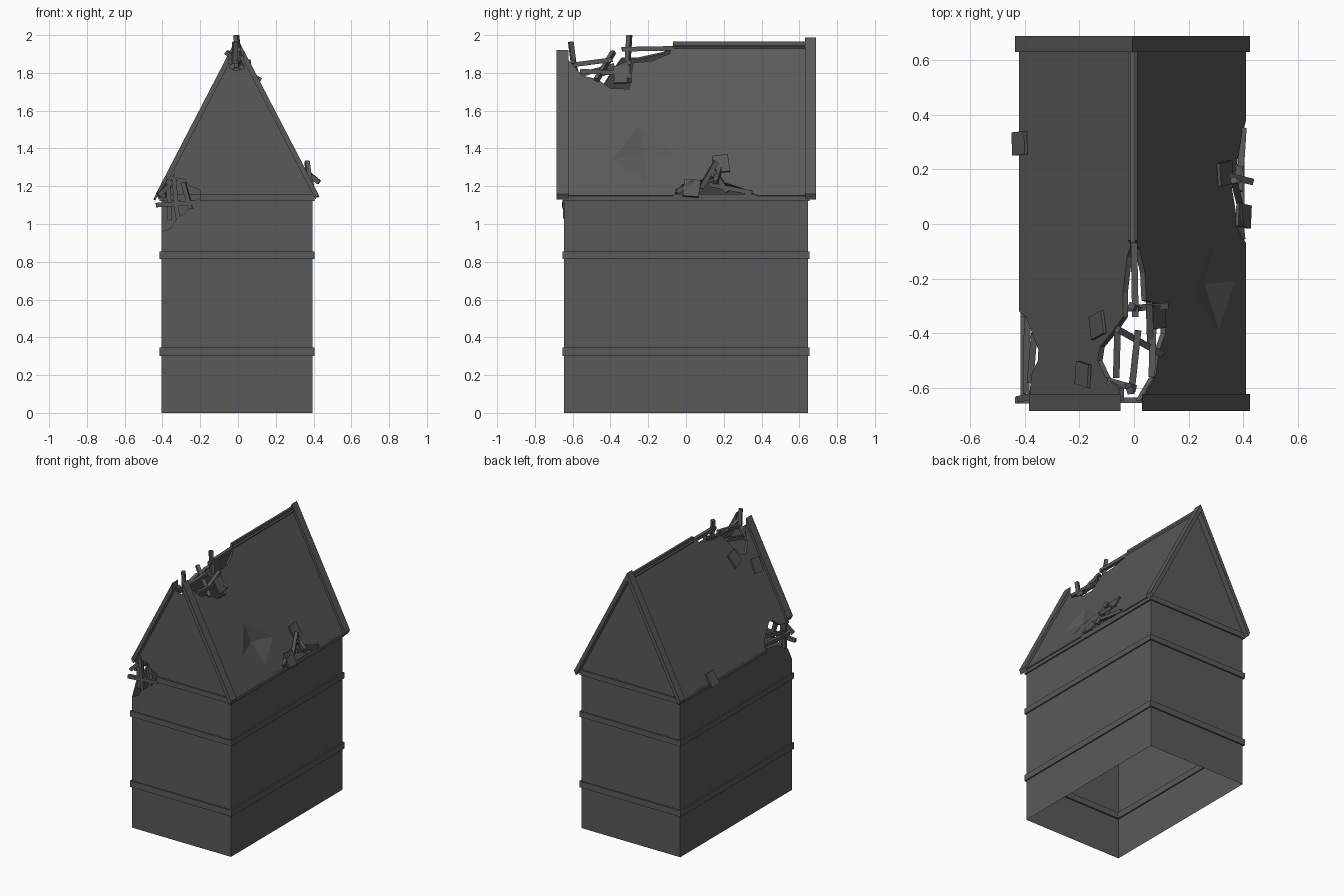
import bpy, bmesh, math
from mathutils import Vector, Matrix
from mathutils.geometry import tessellate_polygon

if "Cube" in bpy.data.objects:
    bpy.data.objects.remove(bpy.data.objects["Cube"])

mat = bpy.data.materials.new("charcoal grey")
mat.diffuse_color = (0.1, 0.1, 0.1, 1)
mat.use_nodes = True
mat.node_tree.nodes["Principled BSDF"].inputs["Base Color"].default_value = mat.diffuse_color

X0 = -0.005            # centre line of the building
W, D = 0.40, 0.645     # half width, half depth of the walls
EAVE, RIDGE = 1.15, 1.95
K = (RIDGE - EAVE) / 0.415   # roof slope


def finish(name, bm):
    me = bpy.data.meshes.new(name)
    bm.to_mesh(me)
    bm.free()
    me.materials.append(mat)
    ob = bpy.data.objects.new(name, me)
    bpy.context.collection.objects.link(ob)
    return ob


def sheet(name, loop, place, out, thick=0, dent=None, centre=None, depth=0.0):
    """Flat outline placed in space, with an optional faceted dent and thickness."""
    out = Vector(out).normalized()
    loops = [[Vector((a, b, 0)) for a, b in loop]]
    if dent:
        loops.append([Vector((a, b, 0)) for a, b in dent])
    bm = bmesh.new()
    vs = [bm.verts.new(place(p.x, p.y)) for l in loops for p in l]
    for t in tessellate_polygon(loops):
        try:
            bm.faces.new([vs[i] for i in t])
        except ValueError:
            pass
    if dent:
        c = bm.verts.new(Vector(place(*centre)) - out * depth)
        ring = vs[len(loop):]
        for i in range(len(ring)):
            bm.faces.new((ring[i], ring[(i + 1) % len(ring)], c))
    bm.normal_update()
    for f in bm.faces:
        if f.normal.dot(out) < 0:
            f.normal_flip()
    ob = finish(name, bm)
    if thick:
        m = ob.modifiers.new("thickness", 'SOLIDIFY')
        m.thickness, m.offset = thick, -1
    return ob


def box(name, lo, hi):
    bm = bmesh.new()
    lo, hi = Vector(lo), Vector(hi)
    bmesh.ops.create_cube(bm, size=1)
    for v in bm.verts:
        v.co = Vector([(lo[i] + hi[i]) / 2 + v.co[i] * (hi[i] - lo[i]) for i in range(3)])
    return finish(name, bm)


def stick(name, a, b, w=0.024):
    a, b = Vector(a), Vector(b)
    bm = bmesh.new()
    bmesh.ops.create_cube(bm, size=1)
    q = (b - a).to_track_quat('Z', 'Y').to_matrix().to_4x4()
    bm.transform(Matrix.Translation((a + b) / 2) @ q @ Matrix.Diagonal((w, w, (b - a).length, 1)))
    return finish(name, bm)


def tile(name, x, y, spin, lift=0.01, size=(0.1, 0.085)):
    """Loose shingle lying on the slope above point x, y."""
    s = 1 if x > X0 else -1
    n = Vector((s * K, 0, 1)).normalized()
    pos = Vector((x, y, RIDGE - K * abs(x - X0))) + n * lift
    r = n.to_track_quat('Z', 'Y').to_matrix().to_4x4()
    bm = bmesh.new()
    bmesh.ops.create_cube(bm, size=1)
    bm.transform(Matrix.Translation(pos) @ r @ Matrix.Rotation(spin, 4, 'Z')
                 @ Matrix.Diagonal((size[1], size[0], 0.012, 1)))
    return finish(name, bm)


# walls: front and back gables, left and right sides
sheet("front_wall", [(-W, 0), (W, 0), (W, EAVE), (0.05, 1.83), (0.0, 1.81), (-0.05, 1.83),
                     (-0.33, 1.29), (-0.33, 1.245), (-0.275, 1.235), (-0.25, 1.2), (-0.195, 1.18),
                     (-0.195, 1.14), (-0.245, 1.11), (-0.275, 1.06), (-0.32, 1.03), (-0.35, 0.98),
                     (-W, 0.96)],
      lambda a, b: (X0 + a, -D, b), (0, -1, 0))
sheet("back_wall", [(-W, 0), (W, 0), (W, EAVE), (0, 1.93), (-W, EAVE)],
      lambda a, b: (X0 + a, D, b), (0, 1, 0))
sheet("right_wall", [(-D, 0), (D, 0), (D, EAVE), (-D, EAVE)],
      lambda a, b: (X0 + W, a, b), (1, 0, 0))
sheet("left_wall", [(-D, 0), (D, 0), (D, EAVE), (-0.33, EAVE), (-0.48, 1.12), (-0.54, 1.08),
                    (-0.6, 1.05), (-D, 0.96)],
      lambda a, b: (X0 - W, a, b), (-1, 0, 0))

# trim bands round the walls; the top one is broken at the front left corner
t = 0.01
for tag, z0, z1, fx, ly in (("lower", 0.3, 0.345, -W - t, -D - t), ("middle", 0.815, 0.855, -W - t, -D - t),
                            ("top", 1.122, 1.16, -0.195, -0.34)):
    box(tag + "_band_front", (X0 + fx, -D - t, z0), (X0 + W + t, -D + t, z1))
    box(tag + "_band_back", (X0 - W - t, D - t, z0), (X0 + W + t, D + t, z1))
    box(tag + "_band_right", (X0 + W - t, -D, z0), (X0 + W + t, D, z1))
    box(tag + "_band_left", (X0 - W - t, ly, z0), (X0 - W + t, D, z1))

# roof slopes with broken edges, outline as (distance from ridge, y)
right = [(0, -0.06), (0, D), (0.415, D), (0.415, 0.38), (0.395, 0.3), (0.38, 0.21), (0.362, 0.14),
         (0.375, 0.06), (0.385, -0.02), (0.415, -0.07), (0.415, -D), (0.03, -D), (0.055, -0.6),
         (0.085, -0.55), (0.095, -0.47), (0.12, -0.4), (0.122, -0.3), (0.05, -0.28), (0.045, -0.18), (0.025, -0.09)]
left = [(0, -0.06), (0, D), (0.415, D), (0.415, -0.32), (0.39, -0.34), (0.36, -0.42), (0.345, -0.46),
        (0.347, -0.5), (0.37, -0.55), (0.38, -D), (0.05, -D), (0.05, -0.6), (0.1, -0.56),
        (0.128, -0.5), (0.12, -0.45), (0.07, -0.39), (0.035, -0.34), (0.035, -0.25), (0.02, -0.12)]
sheet("right_roof", right, lambda d, y: (X0 + d, y, RIDGE - K * d), (K, 0, 1), 0.02,
      [(0.31, -0.03), (0.375, -0.21), (0.315, -0.39), (0.225, -0.25)], (0.29, -0.22), 0.03)
sheet("left_roof", left, lambda d, y: (X0 - d, y, RIDGE - K * d), (-K, 0, 1), 0.02)
box("ridge_cap", (X0 - 0.008, -0.07, 1.925), (X0 + 0.008, 0.64, 1.966))


# gable edge boards: slanted strips, front ones broken at the tip and corner
def edge_board(name, s, d0, d1, y0, y1):
    top, bot = 1.988, 1.93
    bm = bmesh.new()
    prof = [(d0, top - K * d0), (d1, top - K * d1), (d1 - 0.015, bot - K * (d1 - 0.015)), (d0, bot - K * d0)]
    a = [bm.verts.new((X0 + s * d, y0, z)) for d, z in prof]
    b = [bm.verts.new((X0 + s * d, y1, z)) for d, z in prof]
    bm.faces.new(a)
    bm.faces.new(b)
    for i in range(4):
        j = (i + 1) % 4
        bm.faces.new((a[i], a[j], b[j], b[i]))
    bmesh.ops.recalc_face_normals(bm, faces=bm.faces)
    finish(name, bm)


edge_board("back_edge_right", 1, 0, 0.43, 0.63, 0.687)
edge_board("back_edge_left", -1, 0, 0.43, 0.63, 0.687)
edge_board("front_edge_right", 1, 0.035, 0.43, -0.685, -0.622)
edge_board("front_edge_left", -1, 0.045, 0.38, -0.685, -0.622)

# splintered beams in the ridge hole
for a, b in [((0.0, -0.07, 1.93), (0.005, -0.34, 1.925)), ((0.01, -0.31, 1.84), (-0.01, -0.30, 2.0)),
             ((-0.06, -0.38, 1.84), (-0.065, -0.56, 1.79)), ((0.015, -0.39, 1.87), (-0.01, -0.62, 1.84)),
             ((0.055, -0.29, 1.86), (0.06, -0.45, 1.79)), ((-0.06, -0.385, 1.91), (0.1, -0.475, 1.76)),
             ((-0.04, -0.31, 1.86), (0.12, -0.3, 1.76)), ((0.07, -0.38, 1.8), (0.065, -0.56, 1.81)),
             ((-0.02, -0.595, 1.85), (-0.015, -0.61, 1.965)), ((-0.09, -0.575, 1.77), (0.0, -0.6, 1.86))]:
    stick("ridge_beam", a, b)

# splintered beams at the right eave
for a, b in [((0.33, 0.18, 1.3), (0.43, 0.155, 1.22)), ((0.385, 0.08, 1.19), (0.365, 0.16, 1.33)),
             ((0.37, 0.14, 1.29), (0.39, 0.22, 1.17)), ((0.385, 0.12, 1.21), (0.4, 0.35, 1.165)),
             ((0.395, -0.05, 1.17), (0.385, 0.04, 1.22))]:
    stick("eave_beam", a, b)

# splintered beams at the front left corner
for a, b in [((-0.435, -0.645, 1.1), (-0.2, -0.64, 1.115)), ((-0.37, -0.62, 1.23), (-0.36, -0.62, 1.02)),
             ((-0.34, -0.64, 1.25), (-0.32, -0.64, 1.03)), ((-0.29, -0.63, 1.22), (-0.25, -0.64, 1.08)),
             ((-0.42, -0.64, 1.15), (-0.33, -0.62, 1.24)), ((-0.39, -0.33, 1.17), (-0.395, -0.62, 1.15)),
             ((-0.365, -0.4, 1.21), (-0.38, -0.58, 1.17))]:
    stick("corner_beam", a, b)

# loose shingles
for x, y, r in [(0.08, -0.34, 0.05), (-0.125, -0.37, 0.25), (-0.178, -0.55, -0.15), (-0.41, 0.295, 0.05),
                (0.325, 0.185, 0.12), (0.392, 0.03, -0.1)]:
    tile("loose_shingle", x, y, r)
